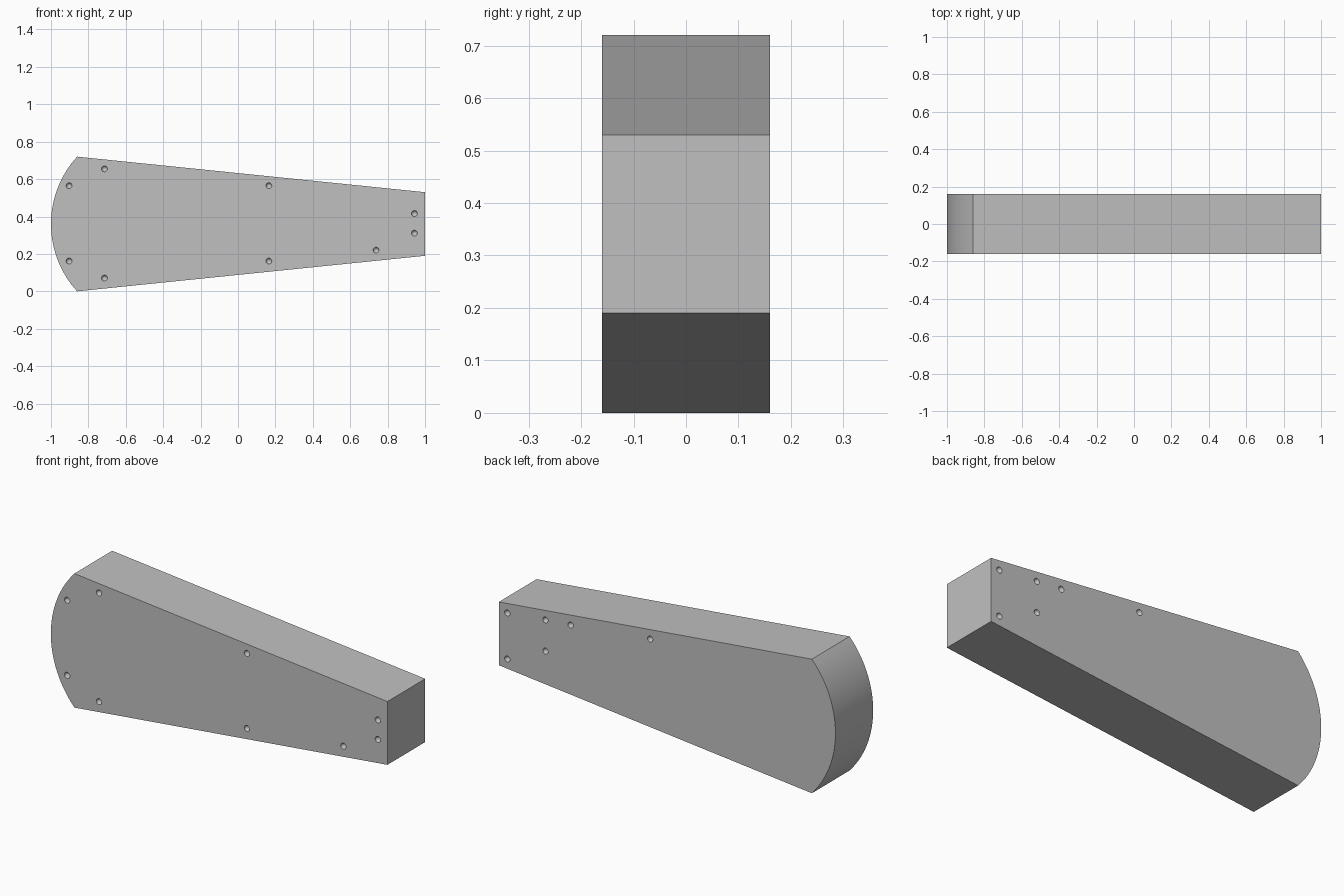
import bpy, bmesh
from math import asin, sin, cos
from mathutils import Matrix, Vector

cube = bpy.data.objects.get("Cube")
if cube:
    bpy.data.objects.remove(cube, do_unlink=True)

HALF = 0.16      # half thickness
MID = 0.36       # mid height
HOLE_R = 0.016

grey = bpy.data.materials.new("plain grey")
grey.use_nodes = True
colour = (0.53, 0.53, 0.53, 1)
grey.diffuse_color = colour
grey.node_tree.nodes["Principled BSDF"].inputs["Base Color"].default_value = colour


def make_object(name, bm):
    bmesh.ops.recalc_face_normals(bm, faces=bm.faces)
    mesh = bpy.data.meshes.new(name)
    bm.to_mesh(mesh)
    bm.free()
    mesh.materials.append(grey)
    obj = bpy.data.objects.new(name, mesh)
    bpy.context.collection.objects.link(obj)
    return obj


# Tapered slab with one rounded end
radius, steps = 0.533, 32
centre = radius - 1
half_angle = asin(MID / radius)
profile = [(1, 0.19), (1, 0.53)]
for i in range(steps + 1):
    a = half_angle * (1 - 2 * i / steps)
    profile.append((centre - radius * cos(a), MID + radius * sin(a)))

bm = bmesh.new()
face = bm.faces.new([bm.verts.new((x, -HALF, z)) for x, z in profile])
side = bmesh.ops.extrude_face_region(bm, geom=[face])
verts = [g for g in side["geom"] if isinstance(g, bmesh.types.BMVert)]
bmesh.ops.translate(bm, verts=verts, vec=(0, 2 * HALF, 0))
body = make_object("tapered_body", bm)

# Small round dimples on the front and back faces
front_holes = [(-0.903, 0.565), (-0.903, 0.162), (-0.714, 0.655), (-0.714, 0.071),
               (0.165, 0.565), (0.165, 0.162), (0.943, 0.416), (0.943, 0.311),
               (0.738, 0.22)]
back_holes = [(0.95, 0.484), (0.95, 0.237), (0.723, 0.507), (0.723, 0.34),
              (0.574, 0.52), (0.101, 0.571)]
bm = bmesh.new()
for y, holes in ((-HALF, front_holes), (HALF, back_holes)):
    for x, z in holes:
        bmesh.ops.create_uvsphere(bm, u_segments=20, v_segments=11, radius=HOLE_R,
                                  matrix=Matrix.Translation(Vector((x, y, z))))
cutter = make_object("dimple_cutter", bm)
cutter.hide_render = True

cut = body.modifiers.new("dimples", 'BOOLEAN')
cut.operation = 'DIFFERENCE'
cut.solver = 'EXACT'
cut.object = cutter
bpy.ops.object.select_all(action='DESELECT')
body.select_set(True)
bpy.context.view_layer.objects.active = body
bpy.ops.object.modifier_apply(modifier=cut.name)
bpy.data.objects.remove(cutter, do_unlink=True)
bpy.ops.object.shade_smooth_by_angle()
